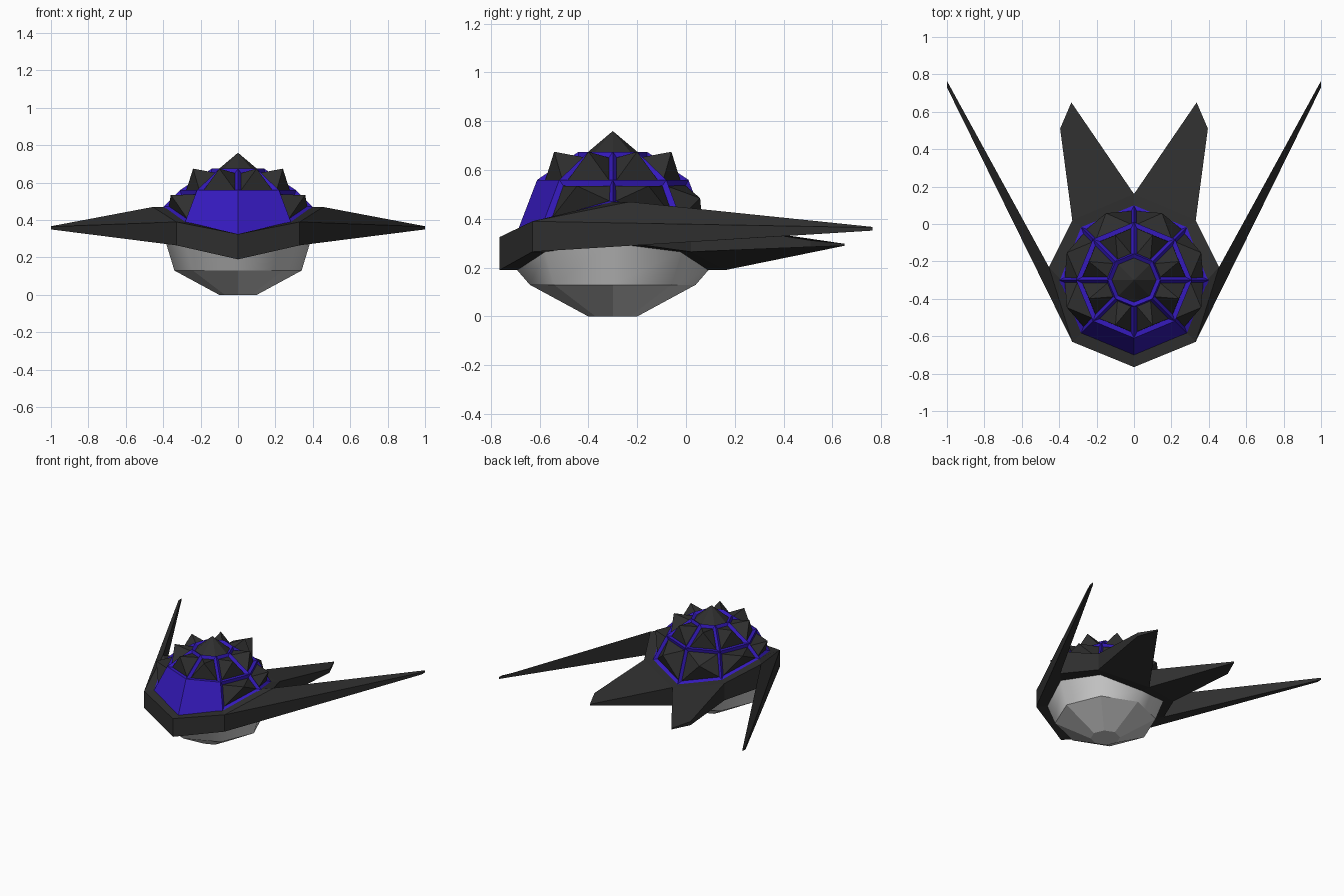
import bpy, bmesh, math
from mathutils import Vector

if "Cube" in bpy.data.objects:
    bpy.data.objects.remove(bpy.data.objects["Cube"])

CY = -0.3  # centre of the octagonal body


def material(name, rgb):
    m = bpy.data.materials.new(name)
    m.diffuse_color = (*rgb, 1)
    m.use_nodes = True
    m.node_tree.nodes["Principled BSDF"].inputs["Base Color"].default_value = m.diffuse_color
    return m


DARK = material("dark_armour", (0.028, 0.028, 0.028))
BLUE = material("violet_frame", (0.035, 0.01, 0.5))


def make(name, bm, mat=None):
    bmesh.ops.remove_doubles(bm, verts=bm.verts, dist=0.0005)
    bmesh.ops.recalc_face_normals(bm, faces=bm.faces)
    me = bpy.data.meshes.new(name)
    bm.to_mesh(me)
    bm.free()
    if mat:
        me.materials.append(mat)
    ob = bpy.data.objects.new(name, me)
    bpy.context.collection.objects.link(ob)
    return ob


def ring(bm, r, heights):
    # octagon; heights = z at the sides, diagonals, and front/back points
    out = []
    for i in range(8):
        a = i * math.pi / 4
        z = heights[(0, 1, 2, 1)[i % 4]]
        out.append(bm.verts.new((r * math.cos(a), CY + r * math.sin(a), z)))
    return out


def bridge(bm, a, b):
    return [bm.faces.new((a[i], a[(i + 1) % 8], b[(i + 1) % 8], b[i])) for i in range(8)]


TOP = (0.47, 0.39, 0.325)
BOTTOM = (0.30, 0.265, 0.19)

# lower hull: faceted bottom, smooth upper bowl
bm = bmesh.new()
foot = ring(bm, 0.10, (0, 0, 0))
chine = ring(bm, 0.34, (0.13,) * 3)
rim = ring(bm, 0.392, BOTTOM)
bm.faces.new(foot)
bridge(bm, foot, chine)
for f in bridge(bm, chine, rim):
    f.smooth = True
for i in range(8):
    bm.edges.get((chine[i], chine[(i + 1) % 8])).smooth = False
make("lower_hull", bm)

# armour collar with long side wings and tail prongs: x, y, top z, bottom z
P = {
    "nose": (0, -0.765, 0.325, 0.19), "cheek": (0.33, -0.63, 0.39, 0.265),
    "tip_out": (1, 0.73, 0.365, 0.35), "tip_in": (1, 0.765, 0.367, 0.352),
    "shoulder": (0.455, -0.23, 0.47, 0.30), "hip": (0.33, 0.02, 0.39, 0.265),
    "prong_out": (0.395, 0.51, 0.312, 0.285), "prong_tip": (0.335, 0.65, 0.298, 0.29),
    "notch": (0, 0.16, 0.325, 0.19),
}
for i in range(5):
    a = (i - 2) * math.pi / 4
    k = abs(i - 2)
    P["in%d" % i] = (0.39 * math.cos(a), CY + 0.39 * math.sin(a), TOP[k], BOTTOM[k])
plates = ["nose cheek in1 in0", "cheek shoulder in2 in1", "cheek tip_out tip_in shoulder",
          "shoulder hip in3 in2", "hip notch in4 in3", "hip prong_out prong_tip notch"]
outline = "nose cheek tip_out tip_in shoulder hip prong_out prong_tip notch".split()
bm = bmesh.new()
for s in (1, -1):
    up = {n: bm.verts.new((s * x, y, t)) for n, (x, y, t, b) in P.items()}
    low = {n: bm.verts.new((s * x, y, b)) for n, (x, y, t, b) in P.items()}
    for plate in plates:
        for side in (up, low):
            bm.faces.new([side[n] for n in plate.split()])
    for loop in (outline, ["in%d" % i for i in range(5)]):
        for m, n in zip(loop, loop[1:]):
            bm.faces.new((up[m], up[n], low[n], low[m]))
make("armour_collar_and_wings", bm, DARK)

# dome frame: octagonal dome whose panels are inset, leaving raised bars
bm = bmesh.new()
base = ring(bm, 0.40, TOP)
mid = ring(bm, 0.31, (0.56,) * 3)
crown = ring(bm, 0.14, (0.675,) * 3)
lower = bridge(bm, base, mid)
upper = bridge(bm, mid, crown)
cap = bm.faces.new(crown)
bm.normal_update()
# the two front lower panels (5 and 6) stay flush as windows
panels = [f for i, f in enumerate(lower) if i not in (5, 6)] + upper + [cap]
bmesh.ops.inset_individual(bm, faces=panels, thickness=0.02, depth=-0.015, use_even_offset=True)

# armour spikes: a pyramid standing in each inset panel
spikes = bmesh.new()
for f in panels:
    c = f.calc_center_median()
    flat = Vector((c.x, c.y - CY, 0))
    if f is cap:
        tip = Vector((0, CY, 0.76))
    else:
        d = flat.normalized()
        r, z = (0.26, 0.675) if f in upper else (0.388, 0.535 if abs(d.x) > 0.7 else 0.485)
        tip = Vector((d.x * r, CY + d.y * r, z))
    apex = spikes.verts.new(tip)
    foot = [spikes.verts.new(v.co) for v in f.verts]
    for i in range(len(foot)):
        spikes.faces.new((foot[i - 1], foot[i], apex))
make("dome_spikes", spikes, DARK)
bmesh.ops.delete(bm, geom=panels, context='FACES_ONLY')
make("dome_frame", bm, BLUE)
